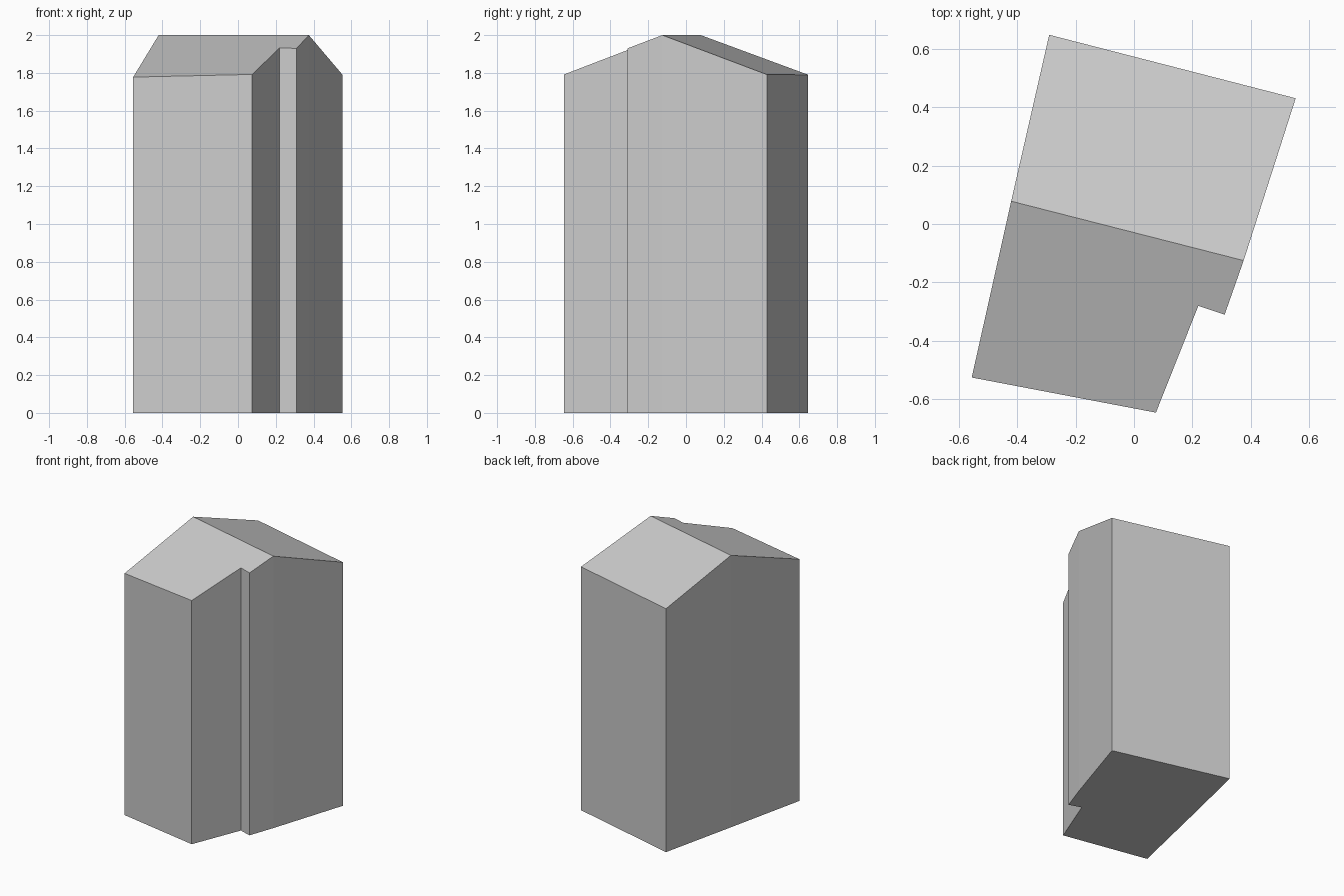
import bpy
import bmesh
from mathutils import Vector

cube = bpy.data.objects.get("Cube")
if cube:
    bpy.data.objects.remove(cube, do_unlink=True)

# Plain grey for the whole building
grey = bpy.data.materials.new("plain_grey")
grey.use_nodes = True
colour = (0.6, 0.6, 0.6, 1)
grey.diffuse_color = colour
grey.node_tree.nodes["Principled BSDF"].inputs["Base Color"].default_value = colour

# Footprint, split by the ridge running from west_end to east_end
west_end, east_end = Vector((-0.42, 0.078)), Vector((0.375, -0.125))
front = [Vector(p) for p in ((-0.555, -0.525), (0.075, -0.645), (0.22, -0.28), (0.31, -0.31))]
back = [Vector(p) for p in ((0.553, 0.43), (-0.29, 0.647))]
outline = front + [east_end] + back + [west_end]

ridge = (east_end - west_end).normalized()
across = Vector((-ridge.y, ridge.x))
RIDGE_HEIGHT, PITCH = 2.0, 0.36


def roof_height(p):
    return RIDGE_HEIGHT - PITCH * abs((p - west_end).dot(across))


bm = bmesh.new()
base = [bm.verts.new((p.x, p.y, 0)) for p in outline]
eaves = [bm.verts.new((p.x, p.y, roof_height(p))) for p in outline]
n = len(outline)

# Walls and floor
for i in range(n):
    j = (i + 1) % n
    bm.faces.new((base[i], base[j], eaves[j], eaves[i]))
bm.faces.new(base[::-1])

# Two roof slopes meeting at the ridge
east = len(front)
bm.faces.new(eaves[:east + 1] + eaves[-1:])
bm.faces.new(eaves[east:])
bmesh.ops.recalc_face_normals(bm, faces=bm.faces)

mesh = bpy.data.meshes.new("gabled_building")
bm.to_mesh(mesh)
bm.free()
mesh.materials.append(grey)
building = bpy.data.objects.new("gabled_building", mesh)
bpy.context.collection.objects.link(building)
